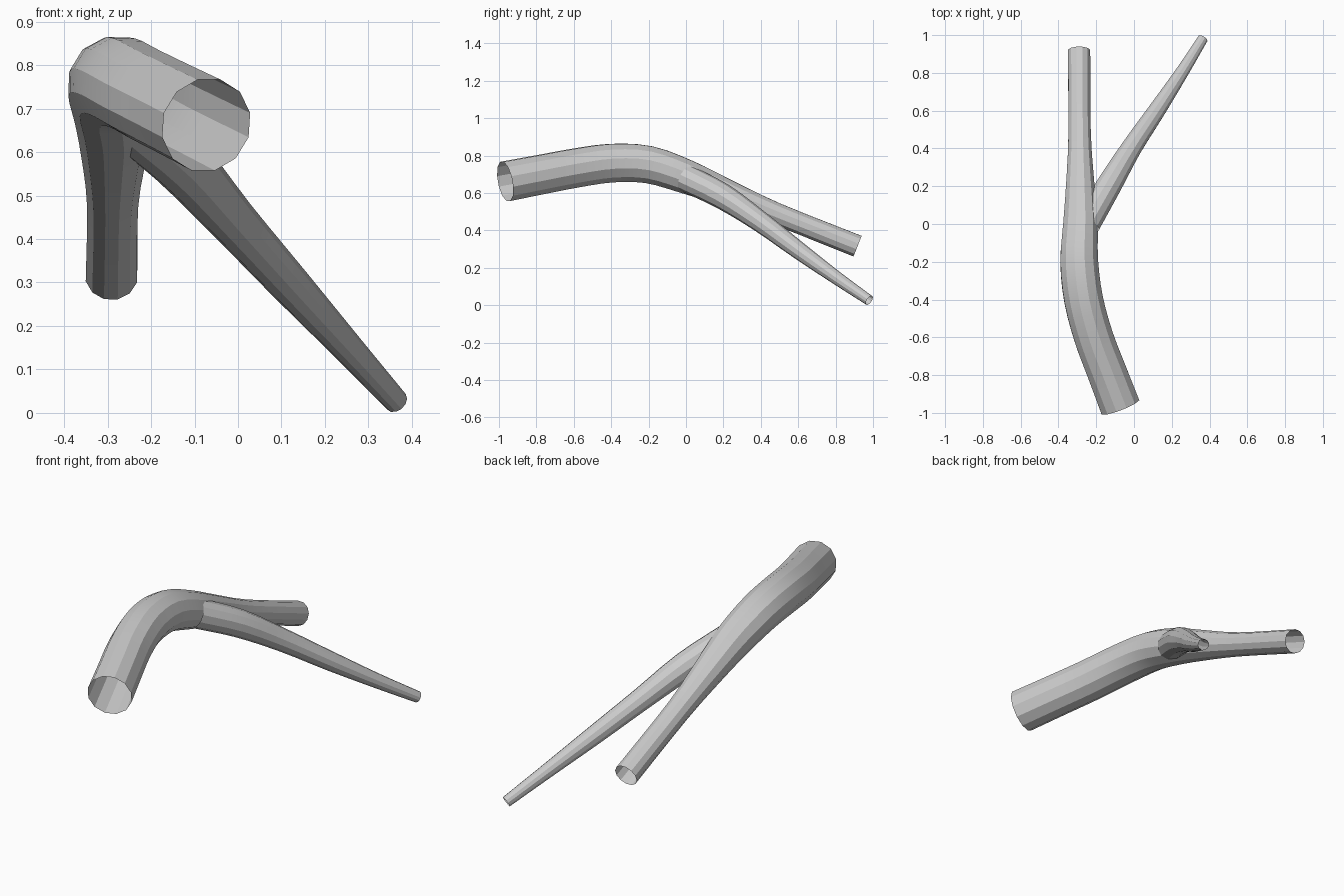
import bpy, bmesh, math
from mathutils import Vector

if "Cube" in bpy.data.objects:
    bpy.data.objects.remove(bpy.data.objects["Cube"])

SIDES = 12
grey = bpy.data.materials.new("light_grey")
grey.diffuse_color = (0.6, 0.6, 0.6, 1)
grey.use_nodes = True
grey.node_tree.nodes["Principled BSDF"].inputs["Base Color"].default_value = grey.diffuse_color


def smooth_path(pts, steps):
    """Catmull-Rom through (x, y, z, radius) points."""
    p = [Vector(q) for q in pts]
    p = [2 * p[0] - p[1]] + p + [2 * p[-1] - p[-2]]
    out = []
    for i in range(1, len(p) - 2):
        a, b, c, d = p[i - 1:i + 3]
        for k in range(steps):
            t = k / steps
            out.append(0.5 * (2 * b + (c - a) * t + (2 * a - 5 * b + 4 * c - d) * t * t
                              + (3 * b - a - 3 * c + d) * t ** 3))
    return out + [p[-2]]


def tube(name, pts, steps=3):
    """Open-ended faceted tube swept along the path."""
    path = smooth_path(pts, steps)
    centres = [q.to_3d() for q in path]
    bm = bmesh.new()
    rings = []
    up = Vector((0, 0, 1))
    for i, c in enumerate(centres):
        tan = (centres[min(i + 1, len(path) - 1)] - centres[max(i - 1, 0)]).normalized()
        up = (up - tan * up.dot(tan)).normalized()
        side = tan.cross(up)
        ring = []
        for k in range(SIDES):
            a = 2 * math.pi * (k + 0.5) / SIDES
            ring.append(bm.verts.new(c + path[i][3] * (up * math.cos(a) + side * math.sin(a))))
        rings.append(ring)
    for r, s in zip(rings, rings[1:]):
        for k in range(SIDES):
            n = (k + 1) % SIDES
            bm.faces.new((r[k], r[n], s[n], s[k]))
    bmesh.ops.recalc_face_normals(bm, faces=bm.faces)
    me = bpy.data.meshes.new(name)
    bm.to_mesh(me)
    bm.free()
    me.materials.append(grey)
    ob = bpy.data.objects.new(name, me)
    bpy.context.collection.objects.link(ob)
    bpy.ops.object.select_all(action='DESELECT')
    ob.select_set(True)
    bpy.context.view_layer.objects.active = ob
    bpy.ops.object.shade_smooth_by_angle(angle=math.radians(20))
    return ob


# main tube: wide at the front, bending over and narrowing to the back
tube("main_tube", [
    (-0.073, -0.967, 0.662, 0.110), (-0.145, -0.78, 0.698, 0.108),
    (-0.213, -0.60, 0.732, 0.107), (-0.267, -0.40, 0.760, 0.106),
    (-0.290, -0.20, 0.752, 0.103), (-0.284, 0.00, 0.688, 0.094),
    (-0.285, 0.20, 0.607, 0.078), (-0.288, 0.48, 0.490, 0.061),
    (-0.291, 0.917, 0.316, 0.061)])

# side branch: leaves the main tube and tapers to the floor
tube("side_branch", [
    (-0.250, 0.00, 0.680, 0.074), (-0.135, 0.20, 0.580, 0.069),
    (-0.015, 0.40, 0.445, 0.056), (0.120, 0.60, 0.295, 0.047),
    (0.252, 0.80, 0.150, 0.036), (0.364, 0.980, 0.026, 0.028)])
